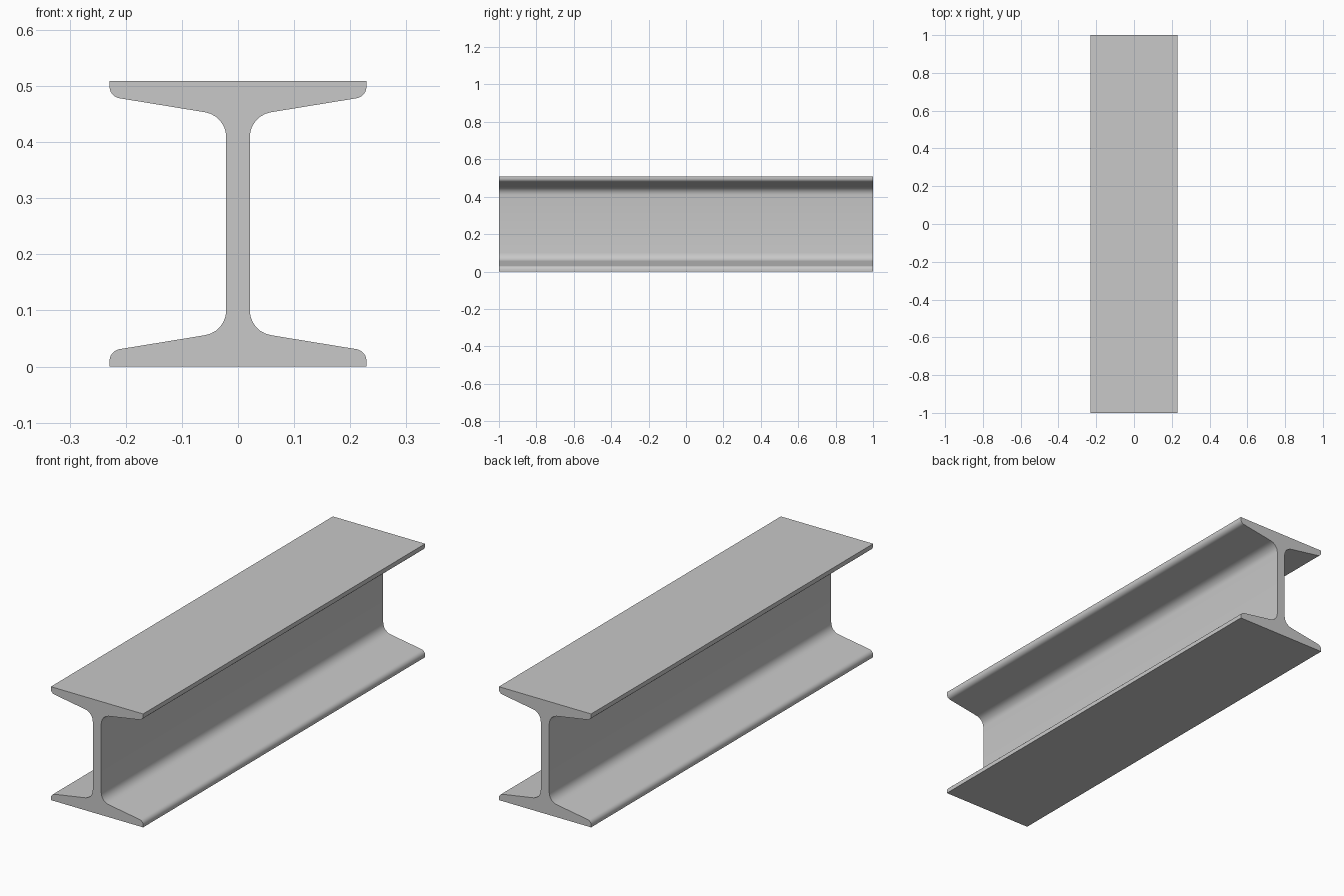
import bpy, bmesh, math
from mathutils import Vector

if "Cube" in bpy.data.objects:
    bpy.data.objects.remove(bpy.data.objects["Cube"], do_unlink=True)

HEIGHT, HALF_WIDTH, HALF_WEB, LENGTH = 0.509, 0.229, 0.021, 2.0
TOE_Z, ROOT_Z = 0.028, 0.062  # flange thickness at the edge and at the web


def fillet(before, corner, after, setback, steps=6):
    """Arc tangent to both sides of a corner."""
    a = (before - corner).normalized()
    b = (after - corner).normalized()
    half = a.angle(b) / 2
    radius = setback * math.tan(half)
    centre = corner + (a + b).normalized() * setback / math.cos(half)
    start = (corner + a * setback - centre).normalized()
    end = (corner + b * setback - centre).normalized()
    return [centre + start.slerp(end, i / steps) * radius for i in range(steps + 1)]


# Lower right quarter of the section, from the bottom edge up the web
edge = Vector((HALF_WIDTH, 0))
toe = Vector((HALF_WIDTH, TOE_Z))
root = Vector((HALF_WEB, ROOT_Z))
web = Vector((HALF_WEB, HEIGHT / 2))
quarter = [edge] + fillet(edge, toe, root, 0.018) + fillet(toe, root, web, 0.038)

# Mirror to the top, then to the other side
right = quarter + [Vector((p.x, HEIGHT - p.y)) for p in reversed(quarter)]
section = right + [Vector((-p.x, p.y)) for p in reversed(right)]

# Extrude the section along the beam
bm = bmesh.new()
cap = bm.faces.new([bm.verts.new((p.x, -LENGTH / 2, p.y)) for p in section])
result = bmesh.ops.extrude_face_region(bm, geom=[cap], use_keep_orig=True)
moved = [g for g in result["geom"] if isinstance(g, bmesh.types.BMVert)]
bmesh.ops.translate(bm, verts=moved, vec=(0, LENGTH, 0))
bmesh.ops.recalc_face_normals(bm, faces=bm.faces)
mesh = bpy.data.meshes.new("steel_beam")
bm.to_mesh(mesh)
bm.free()

beam = bpy.data.objects.new("steel_beam", mesh)
bpy.context.collection.objects.link(beam)

# Plain grey steel
steel = bpy.data.materials.new("steel_grey")
steel.use_nodes = True
colour = (0.58, 0.58, 0.58, 1)
steel.diffuse_color = colour
steel.node_tree.nodes["Principled BSDF"].inputs["Base Color"].default_value = colour
mesh.materials.append(steel)

# Smooth fillets, crisp edges
bpy.ops.object.select_all(action="DESELECT")
beam.select_set(True)
bpy.context.view_layer.objects.active = beam
bpy.ops.object.shade_smooth_by_angle(angle=math.radians(30))
